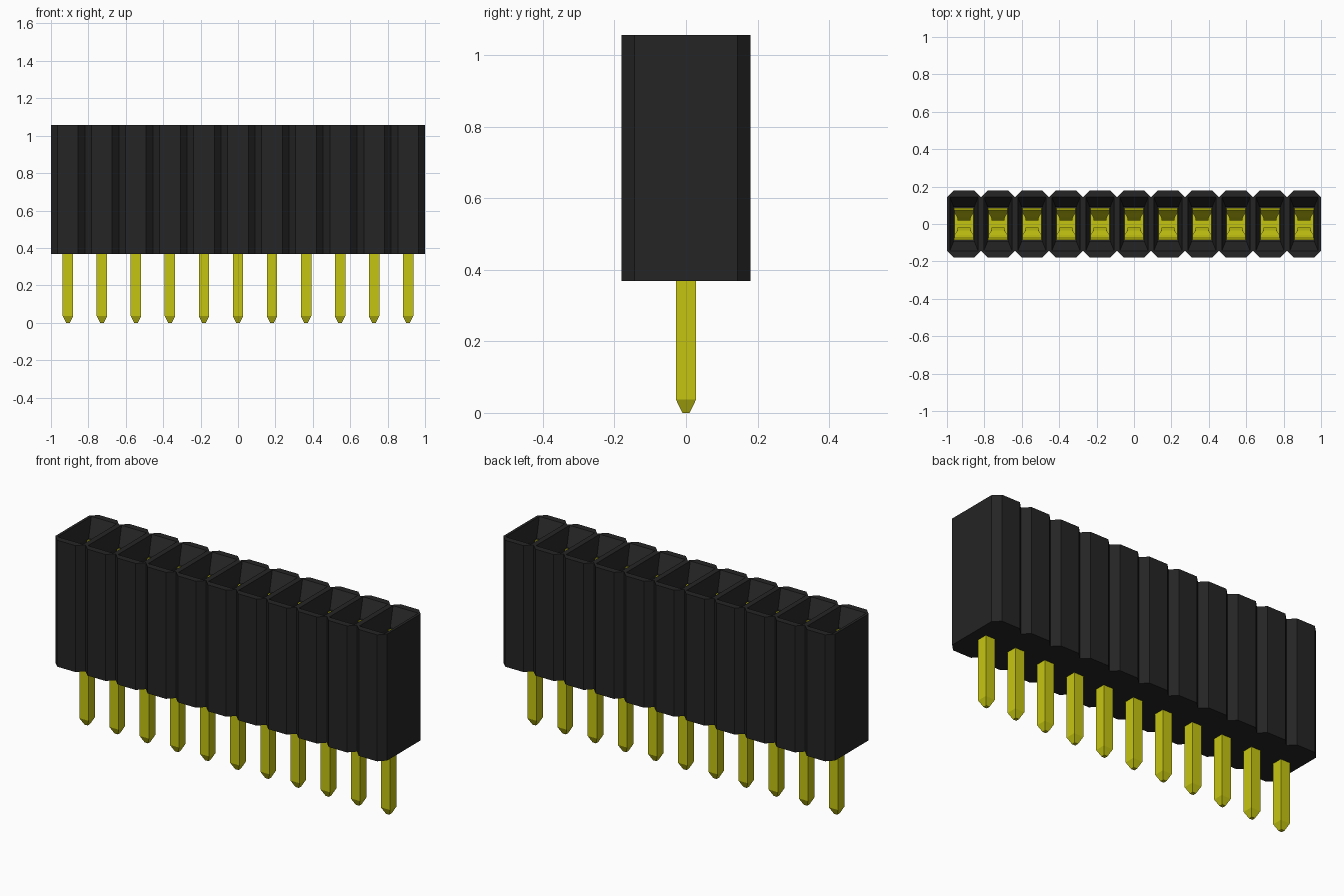
import bpy, bmesh

cube = bpy.data.objects.get("Cube")
if cube:
    bpy.data.objects.remove(cube, do_unlink=True)

COUNT = 11
PITCH = 2.0 / COUNT
HALF = PITCH / 2
BOTTOM, TOP = 0.368, 1.057


def material(name, rgb, rough):
    m = bpy.data.materials.new(name)
    m.use_nodes = True
    m.diffuse_color = (*rgb, 1)
    bsdf = m.node_tree.nodes["Principled BSDF"]
    bsdf.inputs["Base Color"].default_value = (*rgb, 1)
    bsdf.inputs["Roughness"].default_value = rough
    return m


black = material("black plastic", (0.018, 0.018, 0.018), 0.6)
gold = material("yellow metal", (0.56, 0.56, 0.006), 0.4)


def finish(bm, name, mat):
    bmesh.ops.remove_doubles(bm, verts=bm.verts, dist=0.0001)
    bmesh.ops.recalc_face_normals(bm, faces=bm.faces)
    mesh = bpy.data.meshes.new(name)
    bm.to_mesh(mesh)
    bm.free()
    mesh.materials.append(mat)
    return mesh


def place(name, mesh, x=0.0):
    ob = bpy.data.objects.new(name, mesh)
    ob.location.x = x
    bpy.context.collection.objects.link(ob)
    return ob


def octagon(bm, cx, hx, hy, c, z):
    """Rectangle with corners cut by c; c = 0 leaves doubled corners to merge."""
    pts = [(hx, -hy + c), (hx, hy - c), (hx - c, hy), (-hx + c, hy),
           (-hx, hy - c), (-hx, -hy + c), (-hx + c, -hy), (hx - c, -hy)]
    return [bm.verts.new((cx + x, y, z)) for x, y in pts]


def loft(bm, rings, skip=()):
    """Join rings by quads; skip lists the sides left open on the first span."""
    for level, (a, b) in enumerate(zip(rings, rings[1:])):
        n = len(a)
        for i in range(n):
            if level == 0 and i in skip:
                continue
            j = (i + 1) % n
            bm.faces.new((a[i], a[j], b[j], b[i]))


# Housing: row of chamfered cells, each with a funnel leading into a socket
bm = bmesh.new()
for k in range(COUNT):
    cx = (k - (COUNT - 1) / 2) * PITCH
    rings = [octagon(bm, cx, hx, hy, c, z) for hx, hy, c, z in (
        (HALF, 0.18, 0.036, BOTTOM),
        (HALF, 0.18, 0.036, TOP),
        (0.076, 0.145, 0.0, TOP),
        (0.055, 0.092, 0.0, TOP - 0.09),
        (0.055, 0.092, 0.0, 0.43))]
    # Neighbouring cells share their side, so only the two ends get a wall
    skip = set()
    if k < COUNT - 1:
        skip.add(0)
    if k > 0:
        skip.add(4)
    loft(bm, rings, skip)
    bm.faces.new(rings[0])
    bm.faces.new([rings[-1][i] for i in (0, 1, 4, 5)])
place("housing", finish(bm, "housing", black))

# Solder pin: square bar with a tapered tip
bm = bmesh.new()
rings = []
for h, z in ((0.010, 0.0), (0.028, 0.037), (0.028, 0.44)):
    rings.append([bm.verts.new((sx * h, sy * h, z))
                  for sx, sy in ((1, -1), (1, 1), (-1, 1), (-1, -1))])
loft(bm, rings)
bm.faces.new(rings[0])
bm.faces.new(rings[-1])
pin_mesh = finish(bm, "pin", gold)

# Spring contact: two mirrored leaves pinched in the middle, on a base plate
LEAF = ((0.070, 0.050, 0.440), (0.070, 0.050, 0.600), (0.030, 0.034, 0.820),
        (0.020, 0.034, 0.860), (0.034, 0.034, 0.895), (0.058, 0.050, 0.930),
        (0.074, 0.052, 0.960))  # y, half width, z
THICK = 0.012
bm = bmesh.new()
for side in (1, -1):
    rings = []
    for y, w, z in LEAF:
        rings.append([bm.verts.new((sx * w, side * yy, z)) for sx, yy in
                      ((1, y), (1, y + THICK), (-1, y + THICK), (-1, y))])
    loft(bm, rings)
    bm.faces.new(rings[0])
    bm.faces.new(rings[-1])
base = bmesh.ops.create_cube(bm, size=1)["verts"]
bmesh.ops.scale(bm, vec=(0.10, 0.164, 0.014), verts=base)
bmesh.ops.translate(bm, vec=(0, 0, 0.443), verts=base)
contact_mesh = finish(bm, "contact", gold)

for k in range(COUNT):
    x = (k - (COUNT - 1) / 2) * PITCH
    place(f"pin_{k + 1}", pin_mesh, x)
    place(f"contact_{k + 1}", contact_mesh, x)
